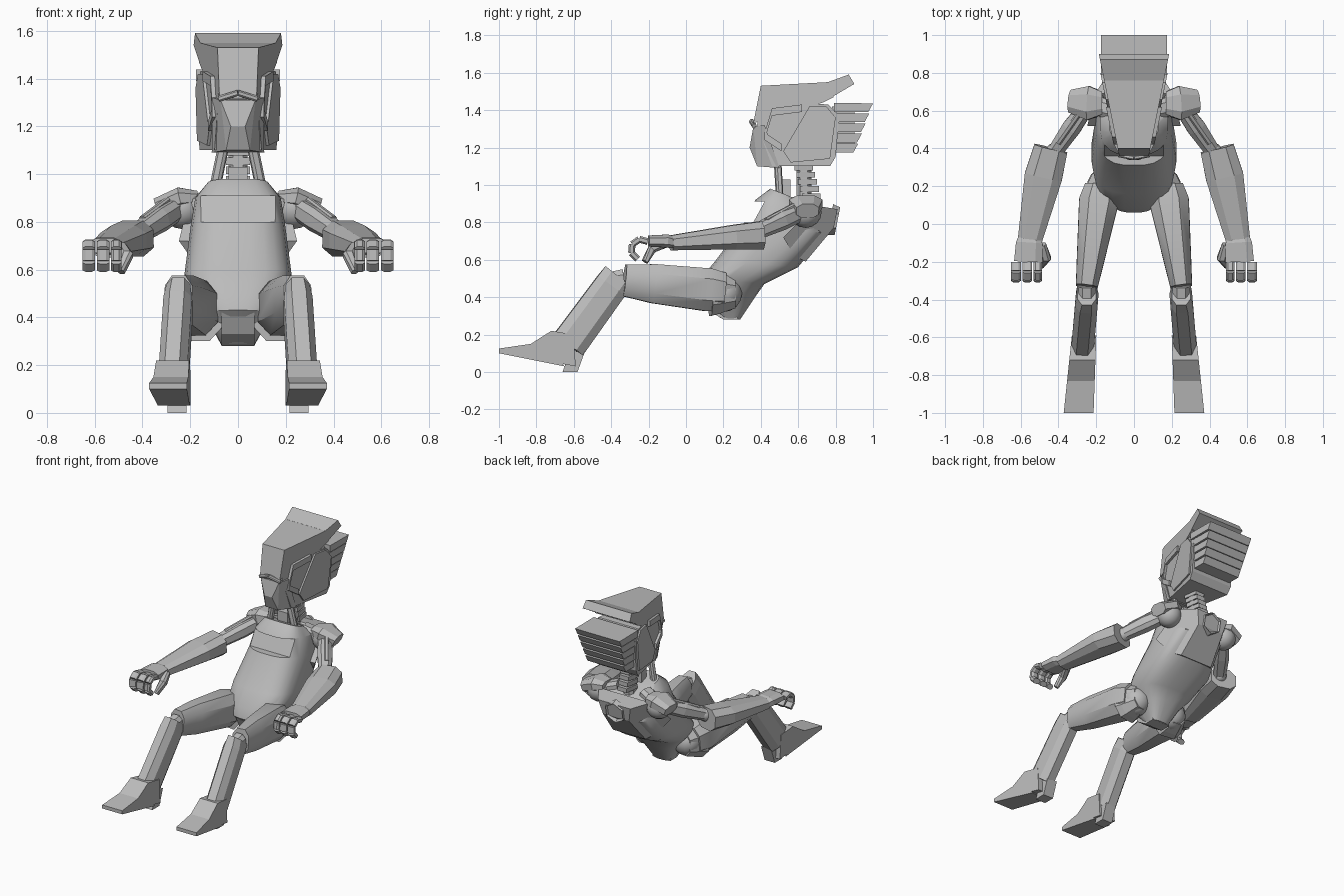
import bpy, bmesh, math
from mathutils import Vector

default_cube = bpy.data.objects.get("Cube")
if default_cube:
    bpy.data.objects.remove(default_cube)

grey = bpy.data.materials.new("plain grey")
grey.use_nodes = True
grey.diffuse_color = (.5, .5, .5, 1)
grey.node_tree.nodes["Principled BSDF"].inputs["Base Color"].default_value = grey.diffuse_color


def finish(name, bm, smooth_angle=None):
    bmesh.ops.recalc_face_normals(bm, faces=bm.faces)
    mesh = bpy.data.meshes.new(name)
    bm.to_mesh(mesh)
    bm.free()
    mesh.materials.append(grey)
    part = bpy.data.objects.new(name, mesh)
    bpy.context.collection.objects.link(part)
    if smooth_angle:
        bpy.ops.object.select_all(action='DESELECT')
        part.select_set(True)
        bpy.context.view_layer.objects.active = part
        bpy.ops.object.shade_smooth_by_angle(angle=math.radians(smooth_angle))
    return part


def slab(name, outline, half_width, middle=0, side=1):
    """Convex side profile of (y, z) points, given thickness in x by numbers or rules."""
    def value(rule, y, z):
        return rule(y, z) if callable(rule) else rule
    bm = bmesh.new()
    for y, z in outline:
        for direction in (-1, 1):
            x = value(middle, y, z) + direction * value(half_width, y, z)
            bm.verts.new((x * side, y, z))
    hull = bmesh.ops.convex_hull(bm, input=bm.verts)
    inside = [item for item in hull["geom_interior"] if isinstance(item, bmesh.types.BMVert)]
    bmesh.ops.delete(bm, geom=inside, context='VERTS')
    bmesh.ops.dissolve_limit(bm, angle_limit=.03, verts=bm.verts, edges=bm.edges)
    return finish(name, bm)


def loft(name, rings, smooth_angle=None):
    bm = bmesh.new()
    loops = [[bm.verts.new(point) for point in ring] for ring in rings]
    for lower, upper in zip(loops, loops[1:]):
        for i in range(len(lower)):
            bm.faces.new((lower[i - 1], lower[i], upper[i], upper[i - 1]))
    bm.faces.new(loops[0])
    bm.faces.new(loops[-1])
    return finish(name, bm, smooth_angle)


def limb(name, path, widths, heights, side=1, smooth_angle=None):
    """Chamfered box section swept along a path."""
    centres = [Vector((x * side, y, z)) for x, y, z in path]
    rings = []
    for i, centre in enumerate(centres):
        ahead = centres[min(i + 1, len(centres) - 1)] - centres[max(i - 1, 0)]
        across = ahead.cross(Vector((0, 0, 1)))
        across = across.normalized() if across.length > .001 else Vector((1, 0, 0))
        rise = across.cross(ahead).normalized()
        ring = []
        for k in range(8):
            turn = math.radians(45 * k + 27 * (-1) ** k + 45 * (k % 2))
            u = max(-1, min(1, math.cos(turn) * 1.12))
            v = max(-1, min(1, math.sin(turn) * 1.12))
            ring.append(centre + across * u * widths[i] + rise * v * heights[i])
        ring.sort(key=lambda p: math.atan2((p - centre).dot(rise) / heights[i], (p - centre).dot(across) / widths[i]))
        rings.append(ring)
    return loft(name, rings, smooth_angle)


def ball(name, centre, radius, segments):
    bm = bmesh.new()
    bmesh.ops.create_uvsphere(bm, u_segments=segments, v_segments=8, radius=radius)
    bmesh.ops.translate(bm, verts=bm.verts, vec=centre)
    return finish(name, bm, 40)


def body_ring(front, back, half_width, count=24, roundness=.68):
    """Rounded section between a front and a back (y, z) point."""
    front, back = Vector((0, *front)), Vector((0, *back))
    ring = []
    for i in range(count):
        turn = math.tau * (i + .5) / count
        c, s = (math.copysign(abs(t) ** roundness, t) for t in (math.cos(turn), math.sin(turn)))
        ring.append((front + back) / 2 + (back - front) / 2 * c + Vector((half_width * s, 0, 0)))
    return ring


# Torso with a slot cut in the chest
torso = loft("torso", [
    body_ring((.45, .98), (.58, .93), .13),
    body_ring((.37, .92), (.7, .87), .18),
    body_ring((.31, .8), (.75, .74), .2),
    body_ring((.16, .6), (.6, .56), .225),
    body_ring((.08, .5), (.42, .47), .2),
    body_ring((.06, .43), (.37, .4), .14),
    body_ring((.18, .29), (.29, .28), .07)], 32)
slot = slab("chest_slot_cutter", [(.1, .8), (.36, .8), (.1, .86), (.39, .86), (.1, .91), (.42, .91)],
            lambda y, z: .19 - abs(z - .86) * .6)
slot.hide_render = slot.hide_viewport = True
cut = torso.modifiers.new("slot", 'BOOLEAN')
cut.object, cut.operation = slot, 'DIFFERENCE'
slab("crotch_plate", [(.07, .43), (.12, .33), (.2, .28), (.28, .28), (.2, .43)], .07)

# Upper back shell with a six-sided socket
slab("back_shell", [(.69, .89), (.81, .87), (.79, .77), (.68, .83), (.64, .59), (.58, .62), (.52, .72)],
     lambda y, z: .3 - .6 * (y - .6 * z))
bm = bmesh.new()
bmesh.ops.create_cone(bm, cap_ends=True, segments=6, radius1=.085, radius2=.075, depth=.04)
rim = max(bm.faces, key=lambda face: face.calc_center_median().z)
bmesh.ops.inset_individual(bm, faces=[rim], thickness=.02)
bmesh.ops.translate(bm, verts=rim.verts, vec=(0, 0, -.03))
facing = Vector((0, 1, -.2)).to_track_quat('Z', 'Y')
for vert in bm.verts:
    vert.co = facing @ vert.co + Vector((0, .79, .81))
finish("back_socket", bm)

# Neck: throat, core and segmented spine
slab("throat_block", [(.5, .94), (.56, .94), (.56, 1.03), (.5, 1.03)], .04)
limb("neck_core", [(0, .63, .88), (0, .63, 1.12)], [.04, .04], [.04, .04])
for i in range(5):
    y, z = .67 - .01 * i, .94 + .038 * i
    slab("spine_segment", [(y + dy, z + dz) for dy in (-.05, .05) for dz in (-.015, .015)],
         lambda py, pz: .05 if py < y else .035)


# Head widens towards the rear
def flank(y, z):
    return .08 + (y - .37) * .2


slab("head", [(.38, 1.32), (.41, 1.45), (.76, 1.43), (.82, 1.37), (.8, 1.15), (.77, 1.1), (.46, 1.1)], flank)
slab("muzzle", [(.36, 1.31), (.34, 1.2), (.38, 1.1), (.5, 1.09), (.42, 1.32)],
     lambda y, z: .03 + (y - .34) / 2 + .3 * max(z - 1.2, 0))
slab("crest", [(.4, 1.53), (.36, 1.33), (.73, 1.44), (.79, 1.47), (.77, 1.55)], flank)
slab("crest_flap", [(.73, 1.44), (.76, 1.55), (.87, 1.59), (.9, 1.54)], flank)

# Stacked rear fins, shorter towards the bottom
slab("fin_core", [(.78, 1.19), (.9, 1.19), (.9, 1.42), (.78, 1.42)], .13)
for i in range(5):
    z, tip = 1.39 - .054 * i, 1 - .02 * i
    slab("rear_fin", [(.79, z), (.79, z + .048), (tip, z + .046), (tip - .025, z)], .175 - .006 * i)


def foot_middle(y, z):
    return .265 - (y + .6) * .07


def foot_half(y, z):
    return .065 - (y + .6) * .035


for side, label in ((1, "left"), (-1, "right")):
    def part(name, path, widths, heights, smooth_angle=None):
        limb(f"{label}_{name}", path, widths, heights, side, smooth_angle)

    def plate(name, outline, half_width, middle):
        slab(f"{label}_{name}", outline, half_width, middle, side)

    # Face plates
    part("brow", [(0, .35, 1.34), (.08, .365, 1.315)], [.012, .012], [.012, .012])
    plate("cheek_plate", [(.52, 1.18), (.66, 1.42), (.75, 1.42), (.8, 1.36), (.77, 1.14), (.56, 1.12)], .012, flank)
    corners = [(.62, 1.41), (.46, 1.39), (.42, 1.26), (.51, 1.2)]
    for start, end in zip(corners, corners[1:]):
        plate("temple_bar", [(y, z + dz) for y, z in (start, end) for dz in (-.02, .02)], .018, flank)

    # Neck rod and shoulder
    part("neck_rod", [(.095, .5, .95), (.06, .49, 1.12)], [.018, .018], [.022, .022])
    part("collar_strut", [(.1, .6, .9), (.22, .63, .86)], [.05, .05], [.04, .04])
    ball(f"{label}_shoulder_ball", (side * .235, .64, .855), .085, 14)
    part("shoulder_cap", [(.17, .64, .9), (.24, .64, .9), (.335, .65, .86)], [.06, .09, .06], [.03, .045, .04])

    # Arm
    elbow = (.42, .38, .75)
    part("upper_arm", [(.25, .62, .86), (.33, .51, .81), elbow], [.04, .05, .04], [.045, .05, .04])
    part("upper_arm_rod", [(.28, .6, .9), (.4, .43, .81)], [.015, .015], [.015, .015])
    ball(f"{label}_elbow", (side * elbow[0], *elbow[1:]), .05, 10)
    part("forearm", [(.44, .4, .73), (.48, .25, .72), (.55, -.08, .69)], [.09, .1, .065], [.075, .065, .04])

    # Hand with curled fingers and a thumb
    part("palm", [(.55, -.05, .69), (.555, -.1, .7), (.56, -.2, .7)], [.05, .07, .075], [.03, .035, .03])
    for name, x, width in (("outer_finger", .625, .026), ("middle_finger", .565, .026), ("index_finger", .51, .022)):
        joints = [(x, -.24 + .055 * math.cos(math.radians(a)), .655 + .055 * math.sin(math.radians(a)))
                  for a in range(50, 270, 50)]
        for start, end in zip(joints, joints[1:]):
            part(name, [start, end], [width, width], [.018, .018])
    part("thumb", [(.49, -.11, .69), (.465, -.18, .66), (.49, -.22, .59)], [.025, .025, .016], [.025, .025, .016])

    # Leg
    hip, knee = Vector((.175, .2, .43)), Vector((.25, -.33, .49))
    ball(f"{label}_hip_joint", (side * .15, .2, .42), .1, 14)
    part("hip_guard", [(.16, .26, .42), (.17, .17, .42), (.175, .13, .42)], [.06, .095, .11], [.08, .11, .12])
    part("thigh", [hip, hip.lerp(knee, .15), hip.lerp(knee, .7), knee], [.085, .105, .075, .058], [.1, .115, .105, .085], 35)
    part("knee", [knee, (.25, -.4, .48)], [.045, .045], [.06, .055])
    part("shin", [(.25, -.36, .51), (.25, -.4, .46), (.27, -.63, .145)], [.05, .06, .06], [.09, .09, .095])

    # Foot
    plate("ankle_cuff", [(-.72, .22), (-.6, .2), (-.83, .15), (-.8, .07), (-.59, .03)], foot_half, foot_middle)
    plate("toe", [(-1, .125), (-1, .1), (-.83, .15), (-.7, .1), (-.65, .03)], foot_half, foot_middle)
    plate("heel", [(-.66, 0), (-.58, 0), (-.54, .11), (-.62, .11)], .04, .255)
